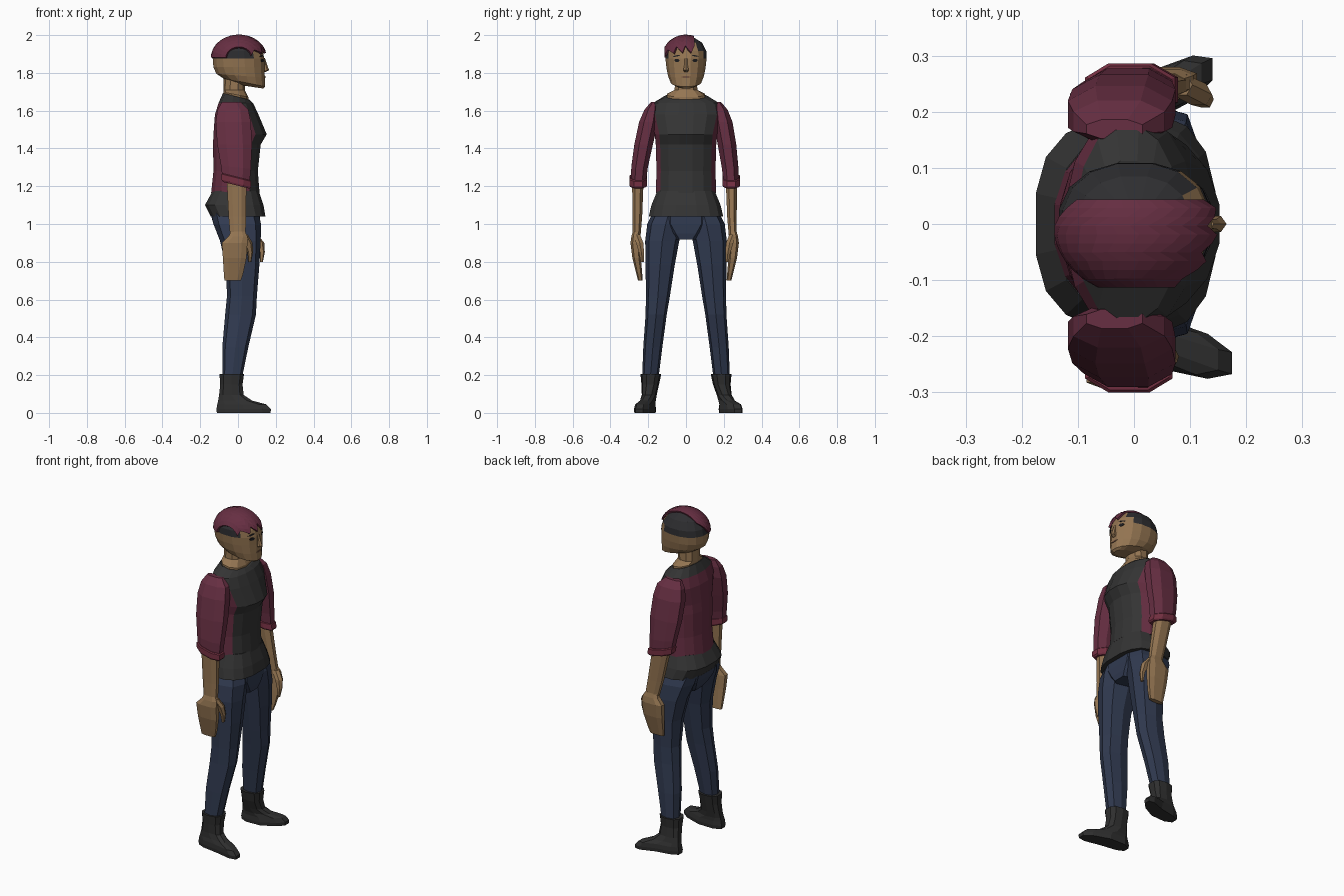
import bpy, bmesh, math
from mathutils import Vector
from mathutils.bvhtree import BVHTree

if "Cube" in bpy.data.objects:
    bpy.data.objects.remove(bpy.data.objects["Cube"])


def material(name, r, g, b):
    m = bpy.data.materials.new(name)
    m.use_nodes = True
    m.diffuse_color = (r, g, b, 1)
    bsdf = m.node_tree.nodes["Principled BSDF"]
    bsdf.inputs["Base Color"].default_value = (r, g, b, 1)
    bsdf.inputs["Roughness"].default_value = 0.9
    return m


SKIN = material("skin", 0.30, 0.18, 0.085)
BLACK = material("black shirt", 0.034, 0.034, 0.034)
RED = material("wine red", 0.135, 0.028, 0.055)
CUFF = material("cuff red", 0.18, 0.03, 0.055)
DENIM = material("denim", 0.030, 0.042, 0.080)
BOOT = material("boot leather", 0.028, 0.028, 0.028)
SCALP = material("short dark hair", 0.027, 0.027, 0.030)
INK = material("eye dark", 0.012, 0.012, 0.014)
LIP = material("lip", 0.17, 0.085, 0.05)


def finish(bm, name, mats, paint=None):
    bmesh.ops.recalc_face_normals(bm, faces=bm.faces)
    for f in bm.faces:
        if paint:
            f.material_index = paint(f.calc_center_median())
    mesh = bpy.data.meshes.new(name)
    bm.to_mesh(mesh)
    bm.free()
    for m in mats:
        mesh.materials.append(m)
    ob = bpy.data.objects.new(name, mesh)
    bpy.context.collection.objects.link(ob)
    return ob


def loft(name, rings, mats, n=10, power=0.85, half=False, paint=None, warp=None):
    """Skin stacked rounded rings (z, x0, x1, y0, y1, slope along x)."""
    angles = [(i + (0.5 if half else 0)) * math.tau / n for i in range(n)]

    def soft(v):
        return math.copysign(abs(v) ** power, v) if abs(v) > 1e-6 else 0
    unit = [(soft(math.cos(a)), soft(math.sin(a))) for a in angles]
    mx, my = max(u for u, v in unit), max(v for u, v in unit)
    bm = bmesh.new()
    rows = []
    for z, x0, x1, y0, y1, *slope in rings:
        row = []
        for u, v in unit:
            dx = (x1 - x0) / 2 * u / mx
            p = Vector(((x0 + x1) / 2 + dx, (y0 + y1) / 2 + (y1 - y0) / 2 * v / my,
                        z + (slope[0] * dx if slope else 0)))
            row.append(bm.verts.new(warp(p) if warp else p))
        rows.append(row)
    for a, b in zip(rows, rows[1:]):
        for i in range(n):
            j = (i + 1) % n
            bm.faces.new((a[i], a[j], b[j], b[i]))
    bm.faces.new(rows[0])
    bm.faces.new(rows[-1])
    return finish(bm, name, mats, paint)


def centred(rings):
    return [(z, x0, x1, -w, w, *s) for z, x0, x1, w, *s in rings]


# Shirt hem flaring over the hips
loft("shirt_hem", centred([
    (1.04, -.145, .145, .197), (1.10, -.175, .135, .183), (1.175, -.134, .110, .152)]),
    [BLACK], n=16, half=True, power=.75)

# Torso: black shirt front and yoke, red jacket over sides and back
loft("torso", centred([
    (1.165, -.142, .114, .160), (1.28, -.130, .105, .156), (1.42, -.132, .120, .160),
    (1.475, -.130, .152, .165), (1.58, -.122, .108, .192), (1.64, -.103, .080, .176),
    (1.675, -.080, .062, .112, -.25)]),
    [BLACK, RED], n=16, half=True, power=.95,
    paint=lambda c: int(c.z < 1.64 and c.x < (.06 if c.z < 1.58 else -.03)))

loft("neck", centred([
    (1.63, -.080, .055, .105), (1.685, -.077, .055, .100, -.2), (1.71, -.078, .036, .060),
    (1.80, -.075, .040, .057)]), [SKIN])

# Head with close cropped dark hair above the hairline
head = loft("head", centred([
    (1.728, -.010, .133, .042, -.15), (1.750, -.080, .143, .080, -.2),
    (1.785, -.115, .142, .095, -.08), (1.83, -.130, .140, .104),
    (1.877, -.134, .139, .109), (1.915, -.127, .130, .108), (1.96, -.100, .100, .085),
    (1.988, -.045, .050, .040)]),
    [SKIN, SCALP], n=16, half=True, power=.9,
    paint=lambda c: int(c.z > 1.877 and c.x < 0.085))

# Long hair on top, swept over the right side with a stranded fringe
bm = bmesh.new()
cols, steps = 11, 12
grid = []
for c in range(cols):
    y = 0.042 - 0.150 * c / (cols - 1)
    s = math.sqrt(1 - (y / 0.122) ** 2)
    start = math.radians((32, 12, 20)[c % 3])
    end = math.radians(140 + 40 * min(1, c / 4))
    col = []
    for k in range(steps):
        a = start + (end - start) * k / (steps - 1)
        col.append(bm.verts.new((0.005 + 0.143 * s * math.cos(a), y,
                                 1.88 + 0.117 * s * math.sin(a))))
    grid.append(col)
for a, b in zip(grid, grid[1:]):
    for k in range(steps - 1):
        bm.faces.new((a[k], a[k + 1], b[k + 1], b[k]))
hair = finish(bm, "swept_hair", [RED])
thick = hair.modifiers.new("thickness", "SOLIDIFY")
thick.thickness = 0.012
thick.offset = 0

# Nose wedge
loft("nose", centred([(1.805, .125, .145, .010), (1.815, .125, .165, .014),
                      (1.84, .125, .155, .009), (1.88, .125, .142, .008)]),
     [SKIN], n=6, power=1)

# Face details as thin plates resting on the head
tree = BVHTree.FromPolygons([v.co for v in head.data.vertices],
                            [p.vertices[:] for p in head.data.polygons])


def plate(name, y, z, w, h, mat, tilt=0):
    bm = bmesh.new()
    verts = []
    for u, v in ((-1, 0), (-.5, 1), (.5, 1), (1, 0), (.5, -1), (-.5, -1)):
        py, pz = y + u * w / 2, z + v * h / 2 + tilt * u * w
        hit = tree.ray_cast(Vector((1, py, pz)), Vector((-1, 0, 0)))[0]
        verts.append(bm.verts.new((hit.x + 0.003, py, pz)))
    face = bm.faces.new(verts)
    back = bmesh.ops.extrude_face_region(bm, geom=[face])["geom"]
    for g in back:
        if isinstance(g, bmesh.types.BMVert):
            g.co.x -= 0.006
    finish(bm, name, [mat])


plate("mouth", 0, 1.778, .055, .009, LIP)

for side, word in ((1, "left"), (-1, "right")):
    left = side > 0
    plate(word + "_eye", side * .048, 1.866, .030, .017, INK)
    plate(word + "_brow", side * .050, 1.890, .042, .007, INK, -.1 * side)

    # The left forearm swings forward, the right one hangs slightly outward
    def arm_pose(p):
        drop = max(0, 1.25 - p.z) / 0.35
        return Vector((p.x + (.062 * min(drop, 1) if left else 0),
                       side * (p.y + (0 if left else .014) * min(1, max(0, 1.6 - p.z) * 3)), p.z))

    loft(word + "_sleeve", [
        (1.21, -.080, .060, .200, .278, -.2), (1.30, -.090, .068, .190, .277, -.1),
        (1.42, -.110, .074, .168, .266), (1.54, -.118, .068, .145, .246),
        (1.605, -.108, .055, .145, .220), (1.645, -.085, .015, .152, .186)],
        [RED], n=8, half=True, warp=arm_pose)
    loft(word + "_cuff", [
        (1.205, -.080, .062, .196, .282, -.25), (1.215, -.087, .069, .192, .286, -.25),
        (1.245, -.087, .069, .192, .286, -.25), (1.25, -.080, .062, .196, .282, -.25)],
        [CUFF], n=8, half=True, warp=arm_pose)
    loft(word + "_forearm", [
        (.92, -.040, .040, .228, .268), (1.04, -.050, .042, .218, .268),
        (1.24, -.060, .045, .210, .272)], [SKIN], n=8, half=True, warp=arm_pose)
    loft(word + "_hand", [
        (.70, -.072, .015, .215, .240), (.74, -.075, .028, .218, .250),
        (.82, -.080, .045, .225, .270), (.90, -.085, .050, .230, .280),
        (.935, -.050, .050, .230, .275), (.96, -.036, .038, .230, .268)],
        [SKIN], n=8, half=True, power=.7, warp=arm_pose)
    loft(word + "_thumb", [
        (.80, .055, .070, .208, .226), (.85, .050, .080, .208, .236),
        (.90, .030, .077, .212, .250), (.945, .005, .050, .230, .266)],
        [SKIN], n=6, warp=arm_pose)

    # Trouser leg with a crease down the front
    def mirror(p):
        return Vector((p.x, side * p.y, p.z))

    loft(word + "_leg", [
        (.19, -.083, .022, .145, .232), (.35, -.083, .055, .125, .226),
        (.52, -.068, .095, .102, .214), (.62, -.058, .100, .085, .212),
        (.78, -.065, .113, .060, .214), (.91, -.095, .120, .036, .216),
        (1.00, -.130, .122, .010, .205), (1.07, -.145, .105, .005, .170)],
        [DENIM], n=8, power=.75, warp=mirror)

    # Boot, toes turned outward
    def foot_pose(p):
        ahead = max(0, p.x)
        low = min(1, max(0, .15 - p.z) / .1)
        return Vector((p.x - (.20 * ahead * low if left else 0),
                       side * (p.y + ahead * low * (.36 if left else .28)
                               + (.014 * low if left else 0)), p.z))

    loft(word + "_boot", [
        (0, -.112, .172, .154, .244), (.02, -.114, .175, .152, .246),
        (.045, -.110, .150, .156, .244), (.065, -.105, .075, .160, .238),
        (.095, -.100, .030, .155, .234), (.15, -.094, .024, .143, .236),
        (.205, -.098, .032, .131, .241)],
        [BOOT], n=10, half=True, power=.75, warp=foot_pose)

# Seat of the trousers, level between the legs
loft("trouser_seat", centred([
    (.918, -.080, .108, .070), (.95, -.105, .115, .110), (1.00, -.130, .118, .165),
    (1.07, -.150, .115, .170)]), [DENIM], n=8, half=True, power=.8)
